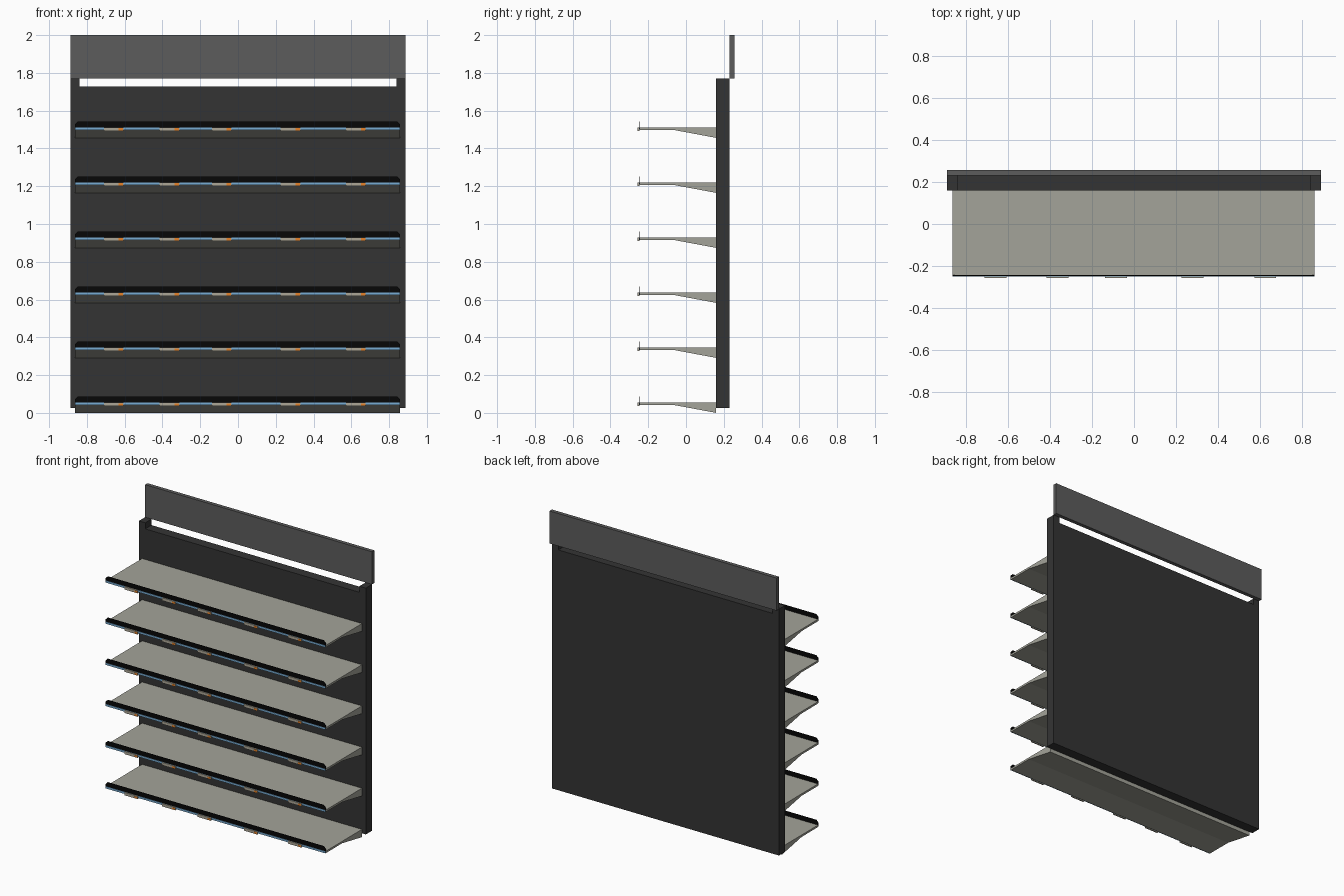
import bpy
import bmesh
from mathutils import Vector

cube = bpy.data.objects.get("Cube")
if cube:
    bpy.data.objects.remove(cube, do_unlink=True)


def material(name, color):
    m = bpy.data.materials.new(name)
    m.use_nodes = True
    m.diffuse_color = (*color, 1)
    m.node_tree.nodes["Principled BSDF"].inputs["Base Color"].default_value = (*color, 1)
    return m


charcoal = material("charcoal", (0.034, 0.034, 0.034))
grey = material("header grey", (0.107, 0.107, 0.107))
beige = material("shelf beige", (0.37, 0.37, 0.32))
black = material("lip black", (0.002, 0.002, 0.002))
blue = material("strip blue", (0.19, 0.42, 0.66))
tan = material("tag tan", (0.42, 0.39, 0.31))
orange = material("tag orange", (0.8, 0.22, 0.02))


def prism(name, points, depth, mat):
    """Extrude a closed outline of 3D points along the depth vector."""
    bm = bmesh.new()
    face = bm.faces.new([bm.verts.new(p) for p in points])
    moved = bmesh.ops.extrude_face_region(bm, geom=[face])["geom"]
    bmesh.ops.translate(bm, vec=Vector(depth),
                        verts=[v for v in moved if isinstance(v, bmesh.types.BMVert)])
    bmesh.ops.recalc_face_normals(bm, faces=bm.faces)
    mesh = bpy.data.meshes.new(name)
    bm.to_mesh(mesh)
    bm.free()
    mesh.materials.append(mat)
    obj = bpy.data.objects.new(name, mesh)
    bpy.context.collection.objects.link(obj)
    return obj


def box(name, x, y, z, mat):
    outline = [(x[0], y[0], z[0]), (x[1], y[0], z[0]),
               (x[1], y[0], z[1]), (x[0], y[0], z[1])]
    return prism(name, outline, (0, y[1] - y[0], 0), mat)


# Upright frame: back panel between two taller posts, header board behind
HALF, INNER = 0.888, 0.838
DEPTH = (0.16, 0.23)
box("back_panel", (-INNER, INNER), DEPTH, (0.027, 1.727), charcoal)
box("right_post", (-HALF, -INNER), DEPTH, (0.027, 1.77), charcoal)
box("left_post", (INNER, HALF), DEPTH, (0.027, 1.77), charcoal)
box("header_board", (-HALF, HALF), (0.23, 0.257), (1.77, 2), grey)

# Shelves with bracket-shaped ends, raised lip, price strip and tags
X0, X1 = -0.863, 0.858
FRONT = -0.243
CHAMFER = 0.015
TAG_X = (-0.71, -0.415, -0.138, 0.226, 0.572)

for i in range(6):
    z = 0.055 + i * 0.2912
    profile = [(FRONT, 0), (DEPTH[0], 0), (DEPTH[0], -0.055),
               (-0.06, -0.014), (FRONT, -0.014)]
    prism(f"shelf_{i + 1}", [(X0, y, z + h) for y, h in profile], (X1 - X0, 0, 0), beige)

    top = z + 0.032
    lip = [(X0, z - 0.012), (X1, z - 0.012), (X1, top - CHAMFER),
           (X1 - CHAMFER, top), (X0 + CHAMFER, top), (X0, top - CHAMFER)]
    prism(f"shelf_lip_{i + 1}", [(x, FRONT - 0.004, h) for x, h in lip], (0, 0.004, 0), black)
    box(f"price_strip_{i + 1}", (X0, X1), (FRONT - 0.007, FRONT - 0.004),
        (z - 0.013, z + 0.001), blue)

    for j, x in enumerate(TAG_X):
        box(f"tag_{i + 1}_{j + 1}", (x, x + 0.104), (-0.256, FRONT - 0.004),
            (z - 0.019, z + 0.001), tan)
        box(f"tag_mark_{i + 1}_{j + 1}", (x + 0.078, x + 0.102), (-0.257, -0.255),
            (z - 0.017, z - 0.004), orange)
